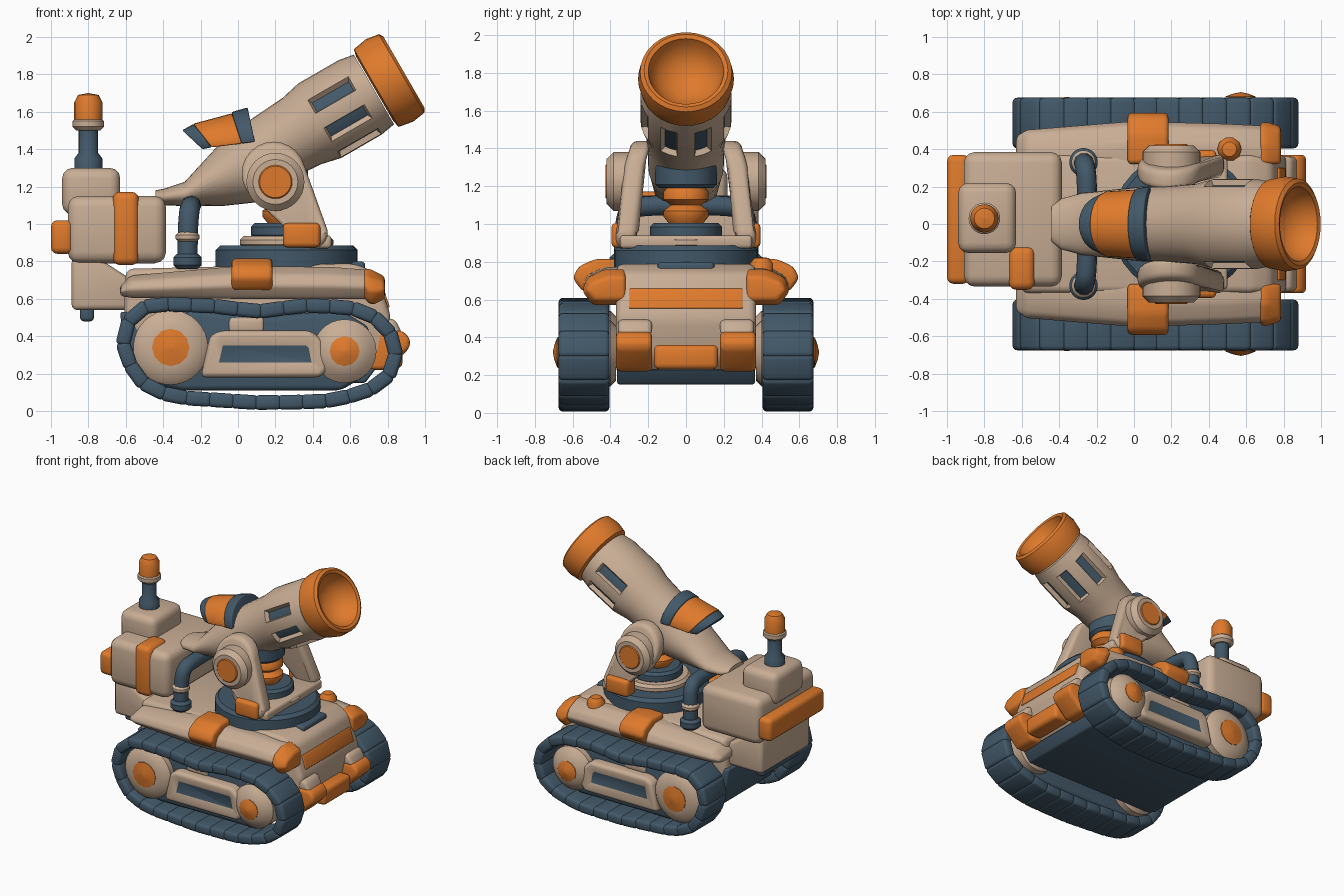
import bpy, bmesh, math
from mathutils import Matrix, Vector
from mathutils.geometry import convex_hull_2d

if "Cube" in bpy.data.objects:
    bpy.data.objects.remove(bpy.data.objects["Cube"])


def material(name, r, g, b):
    m = bpy.data.materials.new(name)
    m.use_nodes = True
    m.diffuse_color = (r, g, b, 1)
    m.node_tree.nodes["Principled BSDF"].inputs["Base Color"].default_value = (r, g, b, 1)
    return m


TAN = material("warm tan", 0.58, 0.42, 0.30)
ORANGE = material("burnt orange", 0.74, 0.195, 0.025)
NAVY = material("slate navy", 0.055, 0.098, 0.14)


def finish(name, bm, mats, bevel=0, inset=None):
    bmesh.ops.remove_doubles(bm, verts=bm.verts, dist=1e-5)
    bmesh.ops.recalc_face_normals(bm, faces=bm.faces)
    if bevel:
        sharp = [e for e in bm.edges if len(e.link_faces) == 2 and e.calc_face_angle(0) > 0.4]
        bmesh.ops.bevel(bm, geom=sharp, offset=bevel, segments=3, profile=0.5,
                        affect='EDGES', clamp_overlap=True)
    if inset:
        bm.normal_update()
        picked, width, depth = inset
        faces = picked(bm)
        bmesh.ops.inset_region(bm, faces=faces, thickness=width, depth=depth, use_even_offset=True)
        for f in faces:
            f.material_index = 1
    me = bpy.data.meshes.new(name)
    for f in bm.faces:
        f.smooth = True
    bm.to_mesh(me)
    bm.free()
    for m in mats:
        me.materials.append(m)
    me.set_sharp_from_angle(angle=math.radians(40))
    ob = bpy.data.objects.new(name, me)
    bpy.context.collection.objects.link(ob)
    return ob


def box(name, x, y, z, mat, bevel=0.03, tilt=0):
    """Rounded box from (min, max) pairs, turned about y."""
    lo, hi = Vector((x[0], y[0], z[0])), Vector((x[1], y[1], z[1]))
    bm = bmesh.new()
    m = (Matrix.Translation((lo + hi) / 2) @ Matrix.Rotation(math.radians(tilt), 4, 'Y')
         @ Matrix.Diagonal((hi - lo).to_4d()))
    bmesh.ops.create_cube(bm, size=1, matrix=m)
    return finish(name, bm, [mat], bevel)


def prism(name, pts, y0, y1, mat, bevel=0.03, lean=None, inset=None):
    """Side profile in x and z, extruded along y."""
    bm = bmesh.new()
    f = bm.faces.new([bm.verts.new((x, y0, z)) for x, z in pts])
    new = bmesh.ops.extrude_face_region(bm, geom=[f])["geom"]
    bmesh.ops.translate(bm, vec=(0, y1 - y0, 0), verts=[v for v in new if isinstance(v, bmesh.types.BMVert)])
    if lean:
        for v in bm.verts:
            v.co.y += lean(v.co.z)
    return finish(name, bm, [mat, NAVY], bevel, inset)


def loft(name, rings, mats, bevel=0, inset=None):
    bm = bmesh.new()
    rows = [[bm.verts.new(p) for p in ring] for ring in rings]
    n = len(rows[0])
    for a, b in zip(rows, rows[1:]):
        for i in range(n):
            bm.faces.new((a[i], a[(i + 1) % n], b[(i + 1) % n], b[i]))
    bm.faces.new(rows[0])
    bm.faces.new(rows[-1])
    return finish(name, bm, mats, bevel, inset)


def oval(x, z, ry, rz, tilt, n=32, span=2 * math.pi):
    m = Matrix.Rotation(-math.radians(tilt), 3, 'Y')
    count = n if span > 6 else n + 1
    return [m @ Vector((0, ry * math.cos(span * i / n), rz * math.sin(span * i / n)))
            + Vector((x, 0, z)) for i in range(count)]


def guard(x, s, inner, outer, low, high):
    """Cross-section of a fender with a sloping outer shoulder."""
    mid = low + (high - low) * .4
    return [(x, s * y, z) for y, z in ((inner, low), (outer - .05, low), (outer, mid),
            (outer - .03, mid + (high - mid) * .6), (outer - .12, high), (inner, high))]


def lathe(name, profile, origin, axis, mat, n=32):
    """Profile of (radius, height) turned about an axis."""
    q = Vector((0, 0, 1)).rotation_difference(Vector(axis)).to_matrix()
    rings = [[Vector(origin) + q @ Vector((max(r, 0.001) * math.cos(2 * math.pi * i / n),
              max(r, 0.001) * math.sin(2 * math.pi * i / n), h)) for i in range(n)] for r, h in profile]
    return loft(name, rings, [mat])


def disc(name, r, h0, h1, origin, axis, mat, soft=0.02):
    return lathe(name, [(r - soft, h0), (r, h0 + soft), (r, h1 - soft), (r - soft, h1)], origin, axis, mat)


# Hull
prism("hull", [(-.42, .2), (.68, .2), (.78, .3), (.82, .5), (.74, .74), (.62, .79), (-.6, .76), (-.61, .5)],
      -.37, .37, TAN, .04)
prism("underbody", [(-.63, .53), (-.62, .42), (-.5, .18), (-.44, .15), (.68, .15), (.74, .23), (-.38, .25),
      (-.5, .53)], -.365, .365, NAVY, .015)
box("nose_stripe", (.779, .795), (-.3, .3), (.55, .66), ORANGE, .006, -18)
box("nose_hatch", (.56, .68), (-.15, .15), (.74, .8), NAVY, .02)
box("center_bumper", (.74, .88), (-.17, .17), (.23, .36), ORANGE)
lathe("deck_knob", [(.065, -.02), (.065, .04), (.04, .07), (0, .075)], (.51, .4, .75), (0, 0, 1), ORANGE, 10)

TRACK = [(-.615, .36), (-.58, .5), (-.47, .575), (-.1, .56), (.1, .53), (.35, .565), (.6, .555), (.76, .49),
         (.855, .36), (.82, .2), (.68, .095), (.45, .05), (.1, .045), (-.36, .075), (-.55, .17)]


def track(name, y, pads=28):
    pts = [Vector((x, y, z)) for x, z in TRACK]
    loop = list(zip(pts, pts[1:] + pts[:1]))
    step = sum((b - a).length for a, b in loop) / pads

    def at(d):
        d %= step * pads
        for a, b in loop:
            seg = (b - a).length
            if d <= seg:
                return a.lerp(b, d / seg)
            d -= seg
        return pts[0]
    bm = bmesh.new()
    for i in range(pads):
        a, b = at(i * step), at((i + 1) * step)
        turn = math.atan2(a.z - b.z, b.x - a.x)
        m = (Matrix.Translation((a + b) / 2) @ Matrix.Rotation(turn, 4, 'Y')
             @ Matrix.Diagonal((step * 1.16, .27, .078, 1)))
        bmesh.ops.create_cube(bm, size=1, matrix=m)
    finish(name, bm, [NAVY], .024)


# Parts repeated on both flanks
for side, s in (("far", 1), ("near", -1)):
    out = (0, s, 0)
    track(side + "_track", s * .54)
    prism(side + "_track_core", [(-.45, .14), (-.3, .11), (.55, .11), (.7, .2), (.7, .45), (.55, .54), (.1, .5),
          (-.35, .55), (-.5, .45)], s * .45, s * .57, NAVY)
    # Wheels: the rear one is flat, the front one comes to a cone
    for part, x, z, r, hub, face, tip in (("rear", -.36, .34, .2, .1, .66, .68), ("front", .57, .32, .17, .08, .678, .705)):
        lathe(f"{side}_{part}_wheel", [(r - .03, .37), (r, .4), (r, .615), (r - .03, .642), (hub, face)],
              (x, 0, z), out, TAN)
        lathe(f"{side}_{part}_hub", [(hub, .6), (hub, face + .004), (hub * .5, tip - .008), (0, tip)],
              (x, 0, z), out, ORANGE, 12)

    def outer_face(bm, s=s):
        return [max((f for f in bm.faces if f.normal.y * s > .9), key=lambda f: f.calc_area())]
    prism(side + "_track_bracket", [(-.2, .18), (.44, .18), (.48, .22), (.45, .38), (.39, .43), (-.1, .43), (-.15, .4)],
          s * .5, s * .65, TAN, .03, inset=(outer_face, .05, -.02))
    box(side + "_return_block", (-.05, .14), (s * .5 - .08, s * .5 + .08), (.42, .5), TAN, .02)

    # Fender with strap and front cap
    loft(side + "_fender", [guard(x, s, .29, y, lo, hi) for x, y, lo, hi in (
        (-.63, .48, .615, .67), (-.57, .51, .605, .725), (0, .555, .6, .775), (.5, .54, .6, .77), (.7, .53, .6, .755))],
        [TAN], .025)
    loft(side + "_fender_cap", [guard(x, s, .32, y, lo, hi) for x, y, lo, hi in (
        (.675, .55, .6, .765), (.715, .55, .565, .755), (.785, .53, .6, .72))], [ORANGE], .02)
    loft(side + "_fender_strap", [guard(x, s, .32, .6, .645, .815) for x in (-.035, .185)], [ORANGE], .025)
    prism(side + "_bumper", [(.7, .22), (.8, .22), (.92, .34), (.92, .39), (.88, .43), (.7, .43)],
          s * .18, s * .37, ORANGE, .025)
    prism(side + "_bumper_top", [(.7, .41), (.88, .41), (.84, .49), (.7, .51)], s * .18, s * .36, TAN, .025)

    # Yoke arm, pivot and foot
    circles = [Vector((x + r * math.cos(k * math.pi / 12), z + r * math.sin(k * math.pi / 12)))
               for x, z, r in ((.19, 1.27, .17), (.4, .95, .08)) for k in range(24)]
    prism(side + "_yoke_arm", [circles[i] for i in convex_hull_2d(circles)], s * .265, s * .37, TAN, .03,
          lean=lambda z, s=s: -s * .3 * max(0, z - 1.16))
    disc(side + "_pivot", .155, .26, .42, (.2, 0, 1.225), out, TAN, .035)
    disc(side + "_pivot_cap", .09, .35, .427, (.2, 0, 1.225), out, ORANGE, .006)
    box(side + "_yoke_foot", (.24, .44), sorted((s * .28, s * .395)), (.875, 1.005), ORANGE, .025)

    # Coolant hose rising from the deck
    cu = bpy.data.curves.new(side + "_hose", 'CURVE')
    cu.dimensions, cu.bevel_depth, cu.bevel_resolution, cu.use_fill_caps = '3D', .054, 3, True
    sp = cu.splines.new('NURBS')
    path = [(-.27, .33, .76), (-.27, .33, .95), (-.26, .31, 1.08), (-.25, .2, 1.1), (-.25, 0, 1.1)]
    sp.points.add(len(path) - 1)
    for p, (x, y, z) in zip(sp.points, path):
        p.co = (x, s * y, z, 1)
    sp.use_endpoint_u, sp.order_u = True, 3
    cu.materials.append(NAVY)
    bpy.context.collection.objects.link(bpy.data.objects.new(side + "_hose", cu))
    disc(side + "_hose_base", .076, 0, .08, (-.27, s * .33, .76), (0, 0, 1), NAVY)
    disc(side + "_hose_collar", .064, 0, .06, (-.27, s * .33, .9), (0, 0, 1), TAN)

# Turret base and bellows
UP, TURRET = (0, 0, 1), (.26, 0, 0)
disc("turret_ring", .38, .74, .885, TURRET, UP, NAVY, .025)
disc("turret_plate", .25, .87, .935, TURRET, UP, TAN)
box("yoke_beam", (.28, .5), (-.35, .35), (.87, .94), TAN, .02)
disc("bellows_base", .19, .92, 1.005, TURRET, UP, NAVY)
lathe("bellows", [(.08, .99), (.12, 1.04), (.12, 1.07), (.08, 1.1), (.12, 1.13), (.12, 1.17), (.08, 1.22)],
      (.25, 0, 0), UP, ORANGE)
disc("cradle", .165, 1.19, 1.36, (.21, 0, 0), UP, NAVY)

# Barrel with recessed vents, then the muzzle
TIP, AIM = Vector((.887, 0, 1.812)), Vector((math.cos(math.pi / 6), 0, .5))


def barrel_ring(t, r):
    p = TIP + AIM * t
    return oval(p.x, p.z, r * 1.05, r, 30)


def vents(bm):
    picked = []
    for f in bm.faces:
        c = f.calc_center_median() - TIP
        t = c.dot(AIM)
        if -.52 < t < -.28 and abs(f.normal.dot(AIM)) < .3:
            lift = (c - AIM * t).z / AIM.x
            a = math.degrees(math.atan2(lift, abs(c.y)))
            if 11 < abs(a) < 34 or -79 < a < -56:
                picked.append(f)
    return picked


rings = [barrel_ring(t, r) for t, r in ((-.185, .215), (-.27, .23), (-.52, .23), (-.63, .205), (-.8, .193))]
rings += [oval(*v) for v in ((.04, 1.305, .2, .2, 20), (-.1, 1.25, .185, .155, 8),
                             (-.28, 1.16, .165, .065, 5), (-.39, 1.145, .135, .045, 0), (-.44, 1.145, .095, .035, 0))]
loft("barrel", rings, [TAN, NAVY], inset=(vents, .012, -.03))
lathe("muzzle", [(.2, -.18), (.24, -.17), (.254, -.09), (.243, -.015), (.222, 0), (.2, -.008), (.185, -.06),
                 (.14, -.12), (.07, -.155), (0, -.165)], TIP, AIM, ORANGE)

# Saddle sight over the breech
SADDLE = [(-.19, 1.40, .145, .15, 47), (-.14, 1.41, .175, .16, 38), (.02, 1.43, .185, .17, 18), (.09, 1.44, .195, .18, 12)]
for name, a, b, mat, grow in (("sight_rear_rim", 0, 1, NAVY, .99), ("sight_cover", 1, 2, ORANGE, 1),
                              ("sight_front_rim", 2, 3, NAVY, 1.04)):
    loft(name, [oval(x, z, ry * grow, rz * grow, tilt, 16, math.pi) for x, z, ry, rz, tilt in SADDLE[a:b + 1]],
         [mat], .008)

# Rear pack
box("pack", (-.91, -.385), (-.335, .385), (.79, 1.15), TAN, .06)
box("pack_strap", (-.67, -.53), (-.352, -.12), (.78, 1.172), ORANGE, .04)
box("rear_bar", (-1, -.88), (-.32, .37), (.84, 1.02), ORANGE, .035)
box("pack_top", (-.94, -.63), (-.155, .22), (1.05, 1.3), TAN, .055)
prism("pack_support", [(-.89, .54), (-.58, .54), (-.58, .71), (-.75, .82), (-.89, .82)], -.29, .32, TAN)
box("tow_block", (-.845, -.77), (-.22, .24), (.48, .57), NAVY, .02)

# Beacon mast
MAST = (-.8, .03, 0)
lathe("mast", [(.075, 1.27), (.075, 1.35), (.052, 1.38), (.052, 1.52)], MAST, UP, NAVY, 20)
disc("mast_collar", .084, 1.5, 1.57, MAST, UP, TAN)
lathe("beacon", [(.076, 1.55), (.076, 1.65), (.055, 1.69), (0, 1.7)], MAST, UP, ORANGE, 16)
